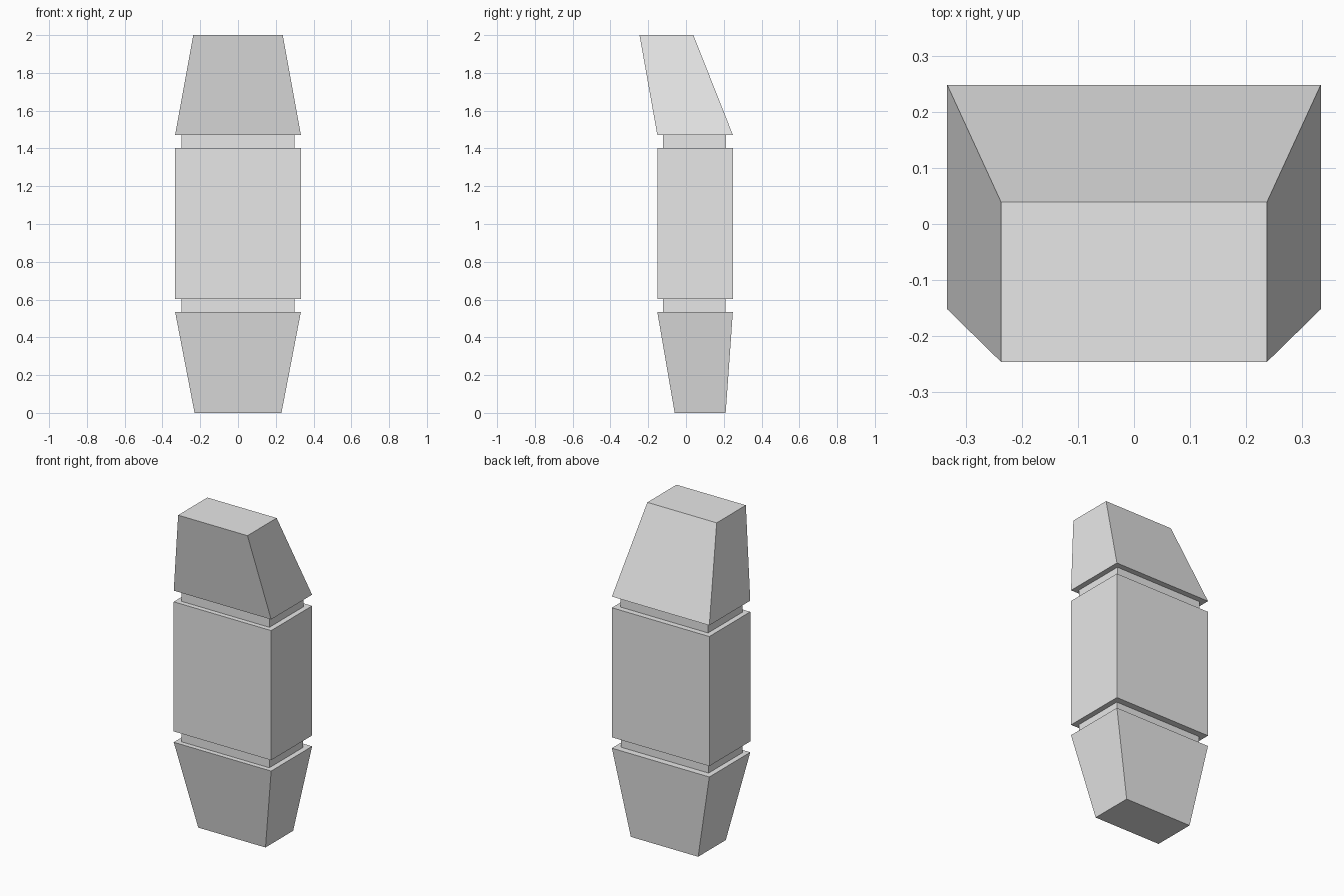
import bpy, bmesh

if "Cube" in bpy.data.objects:
    bpy.data.objects.remove(bpy.data.objects["Cube"])

grey = bpy.data.materials.new("light_grey")
grey.diffuse_color = (0.8, 0.8, 0.8, 1)
grey.use_nodes = True
grey.node_tree.nodes["Principled BSDF"].inputs["Base Color"].default_value = grey.diffuse_color

# Rectangular sections from bottom to top: z, half width, y front, y back
sections = [
    (0.0, 0.23, -0.06, 0.21),       # tapered lower block
    (0.535, 0.333, -0.152, 0.248),
    (0.535, 0.30, -0.122, 0.208),   # lower neck groove
    (0.602, 0.30, -0.122, 0.208),
    (0.602, 0.333, -0.152, 0.248),  # middle block
    (1.403, 0.333, -0.152, 0.248),
    (1.403, 0.30, -0.122, 0.213),   # upper neck groove
    (1.472, 0.30, -0.122, 0.213),
    (1.472, 0.333, -0.152, 0.248),  # leaning upper block
    (2.0, 0.237, -0.246, 0.039),
]

# Loft the sections into one closed segmented body
bm = bmesh.new()
rings = [[bm.verts.new((x, y, z)) for x, y in ((-w, f), (w, f), (w, b), (-w, b))]
         for z, w, f, b in sections]
for lower, upper in zip(rings, rings[1:]):
    for i in range(4):
        j = (i + 1) % 4
        bm.faces.new((lower[i], lower[j], upper[j], upper[i]))
bm.faces.new(rings[0][::-1])
bm.faces.new(rings[-1])

mesh = bpy.data.meshes.new("segmented_body")
bm.to_mesh(mesh)
bm.free()
mesh.materials.append(grey)
body = bpy.data.objects.new("segmented_body", mesh)
bpy.context.collection.objects.link(body)
